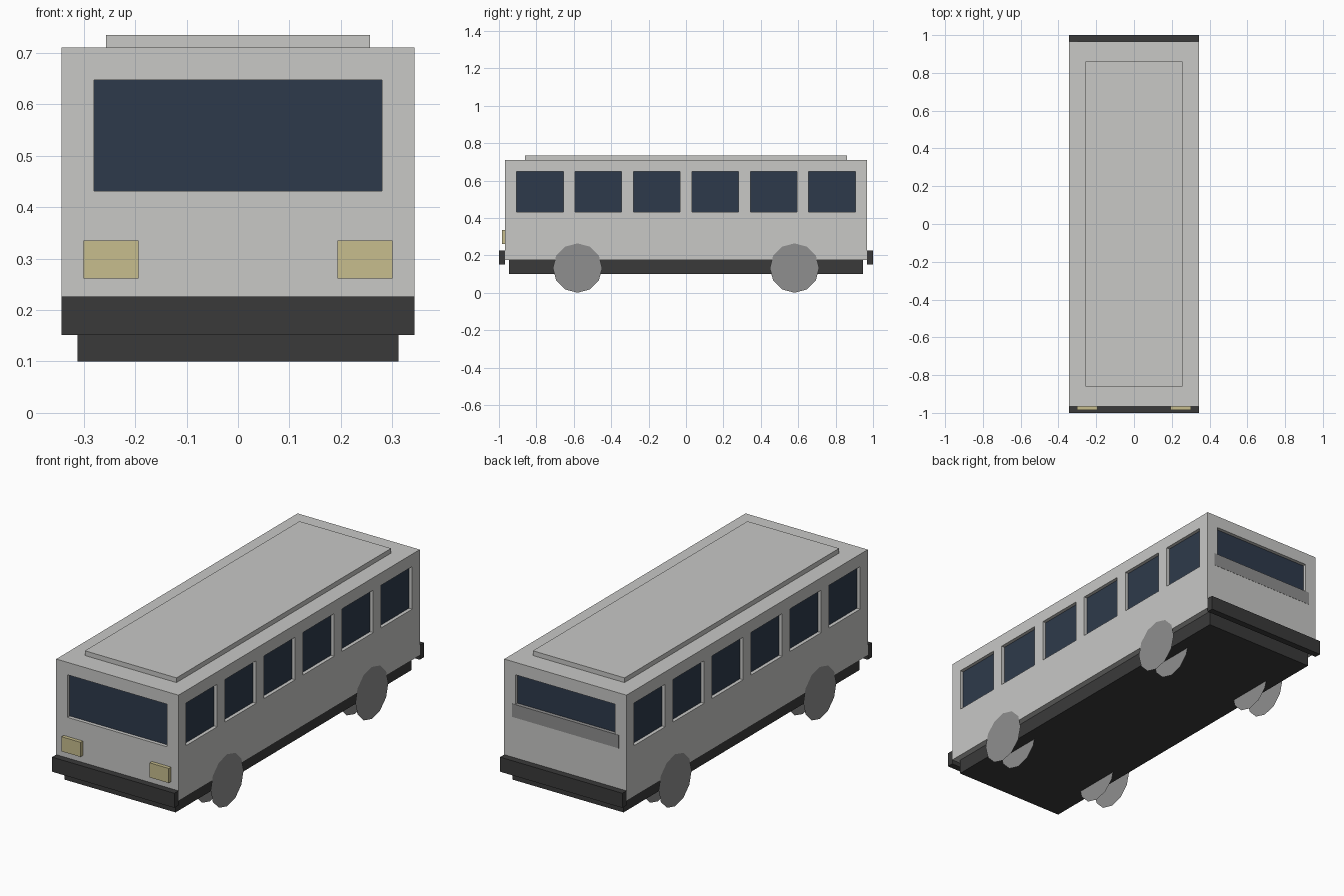
import bpy
import bmesh
from math import radians
from mathutils import Matrix, Vector

if "Cube" in bpy.data.objects:
    bpy.data.objects.remove(bpy.data.objects["Cube"], do_unlink=True)


def material(name, r, g, b):
    m = bpy.data.materials.new(name)
    m.use_nodes = True
    m.diffuse_color = (r, g, b, 1)
    m.node_tree.nodes["Principled BSDF"].inputs["Base Color"].default_value = (r, g, b, 1)
    return m


PAINT = material("light grey paint", 0.58, 0.58, 0.565)
GLASS = material("dark blue glass", 0.027, 0.042, 0.07)
BLACK = material("black trim", 0.042, 0.042, 0.042)
GREY = material("mid grey", 0.275, 0.275, 0.275)
LAMP = material("pale yellow lamp", 0.57, 0.51, 0.27)


def finish(name, bm, mat):
    mesh = bpy.data.meshes.new(name)
    bm.to_mesh(mesh)
    bm.free()
    mesh.materials.append(mat)
    obj = bpy.data.objects.new(name, mesh)
    bpy.context.collection.objects.link(obj)
    return obj


def boxes(name, mat, *bounds):
    """One object of boxes, each given as its (x, y, z) ranges."""
    bm = bmesh.new()
    for ranges in bounds:
        lo, hi = (Vector(c) for c in zip(*ranges))
        place = Matrix.Translation((lo + hi) / 2) @ Matrix.Diagonal((*(hi - lo), 1))
        bmesh.ops.create_cube(bm, size=1, matrix=place)
    return finish(name, bm, mat)


W, L = 0.343, 0.967      # half width and half length of the body
DEPTH = 0.02             # window recess
SILL, HEAD = 0.432, 0.648


def windows(inner, outer):
    """Boxes for every window, between two offsets from the body walls."""
    out = []
    for s in (-1, 1):
        xs = sorted((s * (W + inner), s * (W + outer)))
        ys = sorted((s * (L + inner), s * (L + outer)))
        out.append(((-0.28, 0.28), ys, (SILL, HEAD)))
        for i in range(6):
            y = (i - 2.5) * 0.3125
            out.append((xs, (y - 0.125, y + 0.125), (SILL, HEAD)))
    return out


# Body shell with recessed window openings
body = boxes("body", PAINT, ((-W, W), (-L, L), (0.174, 0.711)))
cutter = boxes("window_cutter", PAINT, *windows(-DEPTH, 0.05))
cutter.hide_render = True
cut = body.modifiers.new("window openings", "BOOLEAN")
cut.operation = "DIFFERENCE"
cut.solver = "EXACT"
cut.object = cutter
bpy.context.view_layer.objects.active = body
bpy.ops.object.modifier_apply(modifier=cut.name)
bpy.data.objects.remove(cutter, do_unlink=True)

# Glass panes at the back of the recesses
boxes("window_glass", GLASS, *windows(-DEPTH - 0.002, -DEPTH + 0.002))

# Roof panel, underbody and rear band
boxes("roof_panel", PAINT, ((-0.257, 0.257), (-0.86, 0.86), (0.70, 0.735)))
boxes("underbody", BLACK, ((-0.312, 0.312), (-0.946, 0.946), (0.1, 0.18)))
boxes("rear_band", GREY, ((-0.3, 0.3), (L - 0.03, L + 0.001), (SILL - 0.002, 0.497)))

# Bumpers and headlights
for name, ys in (("front_bumper", (-1, -L)), ("rear_bumper", (L, 1))):
    boxes(name, BLACK, ((-W, W), ys, (0.152, 0.226)))
for name, xs in (("right_headlight", (-0.301, -0.194)), ("left_headlight", (0.194, 0.301))):
    boxes(name, LAMP, (xs, (-0.985, -L), (0.261, 0.335)))

# Wheels: paired twelve-sided discs
for side, s in (("left", 1), ("right", -1)):
    for end, y in (("front", -0.58), ("rear", 0.58)):
        bm = bmesh.new()
        for x, turn in ((0.345, 90), (0.25, -90)):
            place = Matrix.Translation((s * x, y, 0.132)) @ Matrix.Rotation(radians(s * turn), 4, "Y")
            bmesh.ops.create_circle(bm, cap_ends=True, segments=12, radius=0.132, matrix=place)
        finish(f"{end}_{side}_wheel", bm, GREY)
